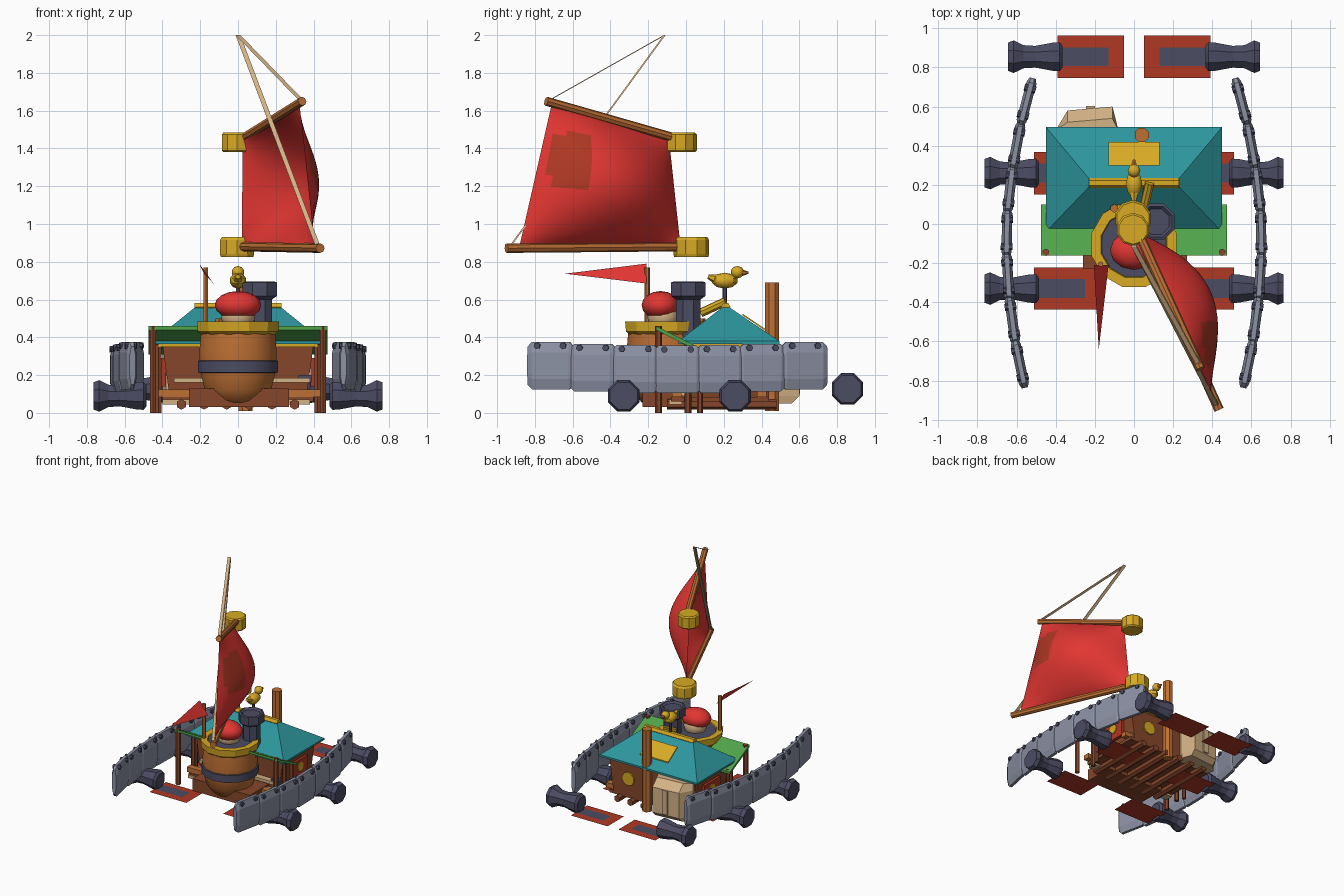
import bpy, bmesh, math
from mathutils import Vector, Matrix

if "Cube" in bpy.data.objects:
    bpy.data.objects.remove(bpy.data.objects["Cube"])


def material(name, rgb):
    m = bpy.data.materials.new(name)
    lin = [((c / 255 + 0.055) / 1.055) ** 2.4 for c in rgb]
    m.diffuse_color = (*lin, 1)
    m.use_nodes = True
    m.node_tree.nodes["Principled BSDF"].inputs["Base Color"].default_value = m.diffuse_color
    return m


RED = material("red cloth", (226, 54, 50))
RUST = material("rust red", (176, 56, 36))
YELLOW = material("yellow", (216, 170, 36))
ORANGE = material("orange wood", (190, 112, 52))
BROWN = material("dark wood", (134, 70, 42))
GREY = material("steel grey", (140, 145, 164))
DARK = material("dark iron", (76, 76, 100))
TAN = material("tan", (212, 178, 134))
TEAL = material("teal roof", (44, 150, 156))
GREEN = material("green", (80, 164, 74))


def finish(name, bm, mat, smooth=None, solid=True):
    if solid:
        bmesh.ops.recalc_face_normals(bm, faces=bm.faces[:])
    me = bpy.data.meshes.new(name)
    bm.to_mesh(me)
    bm.free()
    ob = bpy.data.objects.new(name, me)
    bpy.context.collection.objects.link(ob)
    me.materials.append(mat)
    if smooth:
        bpy.ops.object.select_all(action='DESELECT')
        ob.select_set(True)
        bpy.context.view_layer.objects.active = ob
        bpy.ops.object.shade_smooth_by_angle(angle=math.radians(smooth))
    return ob


def loft(name, rings, mat, smooth=None):
    """Join rings of points into a capped solid."""
    bm = bmesh.new()
    vs = [[bm.verts.new(p) for p in r] for r in rings]
    n = len(vs[0])
    for a, b in zip(vs, vs[1:]):
        for i in range(n):
            bm.faces.new((a[i], a[(i + 1) % n], b[(i + 1) % n], b[i]))
    bm.faces.new(vs[0])
    bm.faces.new(vs[-1])
    return finish(name, bm, mat, smooth)


def lathe(name, profile, start, axis, mat, seg=8, smooth=None):
    """profile = (radius, distance along axis)."""
    rot = Vector((0, 0, 1)).rotation_difference(Vector(axis).normalized()).to_matrix()
    rings = [[Vector(start) + rot @ Vector((r * math.cos((i + .5) * math.tau / seg),
              r * math.sin((i + .5) * math.tau / seg), h)) for i in range(seg)] for r, h in profile]
    return loft(name, rings, mat, smooth)


def rod(name, a, b, r, mat, seg=8):
    d = Vector(b) - Vector(a)
    return lathe(name, [(r, 0), (r, d.length)], a, d, mat, seg)


def box(name, x0, x1, y0, y1, z0, z1, mat):
    return loft(name, [[(x0, y0, z), (x1, y0, z), (x1, y1, z), (x0, y1, z)] for z in (z0, z1)], mat)


def ball(name, loc, scale, mat, seg=12):
    bm = bmesh.new()
    bmesh.ops.create_uvsphere(bm, u_segments=seg, v_segments=seg * 2 // 3, radius=1,
                              matrix=Matrix.Translation(loc) @ Matrix.Diagonal((*scale, 1)))
    return finish(name, bm, mat, 40)


def sheet(name, pts, mat):
    bm = bmesh.new()
    bm.faces.new([bm.verts.new(p) for p in pts])
    return finish(name, bm, mat, solid=False)


# Cannons with their flat gun plates, and curved armour, on both sides
CANNON = [(.06, 0), (.08, .015), (.078, .05), (.06, .14), (.064, .2), (.09, .25), (.078, .28)]
for s, side in ((-1, "left"), (1, "right")):
    for y, x, z, place in ((-.33, .485, .09, "front"), (.26, .485, .09, "middle"), (.855, .365, .127, "rear")):
        lathe(f"{side}_{place}_cannon", CANNON, (s * x, y, z), (s, 0, 0), DARK)
        o, h = x + .025, z - .06
        sheet(f"{side}_{place}_gun_plate", [(s * a, y + b, h) for a, b in
              ((o - .34, -.108), (o, -.108), (o, .108), (o - .34, .108))], RUST)
        sheet(f"{side}_{place}_gun_slot", [(s * a, y + b, h + .003) for a, b in
              ((o - .26, -.048), (o - .02, -.048), (o - .02, .048), (o - .26, .048))], DARK)

    # seven overlapping armour panels along a bowed line
    def bow(y):
        return .65 - .165 * (y + .08) ** 2 - .03 * max(y, 0)
    for i in range(7):
        yc = -.715 + i * .2233
        c = Vector((s * bow(yc), yc, .23 + .045 * (yc + .04) ** 2))
        t = Vector((s * (bow(yc + .1) - bow(yc - .1)), .2, 0)).normalized()
        nrm = Vector((t.y, -t.x, 0))
        rings = []
        for d, kz, kx in ((-.125, .8, .6), (-.1, 1, 1), (.1, 1, 1), (.125, .8, .6)):
            sec = ((.012, .126), (.026, .07), (.026, -.07), (.012, -.126),
                   (-.012, -.126), (-.026, -.07), (-.026, .07), (-.012, .126))
            rings.append([c + t * d + nrm * a * kx + Vector((0, 0, b * kz)) for a, b in sec])
        loft(f"{side}_armour_{i}", rings, GREY)
        for d in (-.07, .07):
            p = c + t * d + Vector((0, 0, .105))
            rod(f"{side}_rivet_{i}", p - nrm * .03, p + nrm * .03, .018, DARK, 6)

    # awning posts, wall panels
    rod(f"{side}_front_post", (s * .45, -.145, 0), (s * .45, -.145, .46), .019, BROWN, 6)
    rod(f"{side}_middle_post", (s * .42, .01, 0), (s * .42, .01, .37), .018, BROWN, 6)
    rod(f"{side}_inner_post", (s * .44, .075, 0), (s * .44, .075, .34), .016, BROWN, 6)
    box(f"{side}_wall_panel", s * .385, s * .41, .13, .34, .14, .29, RUST)
    rod(f"{side}_wall_window", (s * .39, .24, .23), (s * .416, .24, .23), .04, YELLOW, 10)

# Cabin and hipped roof
loft("cabin", [[(-w, .02, z), (w, .02, z), (w, .44, z), (-w, .44, z)]
               for w, z in ((.36, .07), (.4, .36))], BROWN)
box("eave_trim", -.42, .42, -.01, .465, .35, .375, YELLOW)
loft("roof", [[(-.45, -.04, z), (.45, -.04, z), (.45, .495, z), (-.45, .495, z)] for z in (.365, .38)]
     + [[(-.22, .2, .565), (.22, .2, .565), (.22, .22, .565), (-.22, .22, .565)]], TEAL)
rod("ridge_bar", (-.23, .21, .56), (.23, .21, .56), .026, YELLOW, 6)
loft("roof_hatch", [[(x, y, .385 + (.495 - y) * .67 + dz) for x, y in
     ((-.13, .3), (.13, .3), (.13, .42), (-.13, .42))] for dz in (0, .009)], YELLOW)
rod("back_window", (.22, .43, .22), (.22, .452, .22), .055, YELLOW, 10)
rod("rear_post", (.04, .455, .01), (.04, .455, .69), .039, ORANGE, 8)

# Bundle tied to the back wall
loft("bundle", [[(-.38, .42, z), (-.1, .42, z), (-.08, .48, z), (-.11, .48 + k, z),
                 (-.34, .46 + k, z), (-.4, .48, z)] for z, k in
                ((.05, .08), (.09, .12), (.3, .12), (.36, .06))], TAN)
box("bundle_strap", -.245, -.2, .45, .603, .1, .3, TAN)

# Sloping awning at the front
loft("awning", [[(-.475, y, z), (.475, y, z), (.475, y, z + .02), (-.475, y, z + .02)]
                for y, z in ((-.16, .44), (.1, .31))], GREEN)

# Raft floor: beams lengthwise and across
box("raft_floor", -.4, .4, -.08, .44, .06, .085, BROWN)
for x in (-.3, -.18, -.06, .06, .18, .3):
    rod("long_beam", (x, -.1, .045), (x, .48, .045), .028, BROWN, 6)
for y in (-.05, .2, .4):
    box("cross_beam", -.42, .44, y - .025, y + .025, .085, .125, ORANGE)
box("front_block", -.26, .27, -.23, .02, .03, .13, BROWN)
for i, z in enumerate((.045, .09, .16)):
    box(f"tan_plank_{i}", -.4 + .03 * i, .38, -.09 + .03 * i, -.02 + .03 * i, z, z + .025, TAN)
box("small_iron_box", .32, .39, -.02, .05, .16, .2, DARK)

# Barrel lookout at the front
C = (0, -.105, 0)
lathe("barrel", [(.07, .04), (.13, .055), (.18, .12), (.205, .22), (.21, .32), (.2, .44)], C, (0, 0, 1), ORANGE, 14, 40)
lathe("barrel_band", [(.2, .21), (.218, .215), (.218, .275), (.2, .28)], C, (0, 0, 1), DARK, 14, 40)
lathe("barrel_rim", [(.2, .415), (.22, .43), (.225, .485), (.175, .485), (.17, .47)], C, (0, 0, 1), YELLOW, 12)
lathe("barrel_inside", [(.17, .46), (.17, .478)], C, (0, 0, 1), DARK, 12)
ball("lookout_head", (0, -.12, .51), (.09, .085, .08), TAN)
ball("lookout_cap", (0, -.135, .57), (.123, .1, .075), RED)
lathe("chimney", [(.07, .36), (.07, .6), (.1, .62), (.1, .69), (.085, .695), (.07, .68)],
      (.115, .012, 0), (0, 0, 1), DARK, 8)
rod("spyglass", (.05, .08, .53), (.08, .21, .59), .024, YELLOW, 8)
rod("short_stake", (-.1, .08, .4), (-.1, .08, .5), .022, ORANGE, 6)

# Pennant
rod("flag_pole", (-.17, -.205, .42), (-.17, -.205, .77), .014, ORANGE, 6)
sheet("pennant", [(-.205, -.21, .79), (-.13, -.21, .685), (-.18, -.64, .737)], RED)

# Bird weathervane
rod("bird_pole", (0, .205, .56), (0, .205, .68), .012, DARK, 6)
ball("bird_body", (0, .205, .7), (.045, .07, .042), YELLOW, 8)
ball("bird_head", (0, .272, .745), (.034, .036, .033), YELLOW, 8)
lathe("bird_beak", [(.018, 0), (.006, .035)], (0, .295, .742), (0, 1, 0), ORANGE, 6)
lathe("bird_tail", [(.025, 0), (.012, .04)], (0, .155, .71), (0, -1, .3), YELLOW, 6)

# Mast rings and spars
lathe("lower_ring", [(.09, .825), (.095, .84), (.095, .915), (.085, .93)], (-.005, .028, 0), (0, 0, 1), YELLOW, 10)
lathe("upper_ring", [(.075, 1.38), (.085, 1.39), (.085, 1.475), (.075, 1.485)], (-.005, -.028, 0), (0, 0, 1), YELLOW, 10)
rod("lower_spar", (.02, -.03, .88), (.435, -.95, .872), .025, ORANGE)
rod("upper_spar", (.02, -.04, 1.45), (.34, -.74, 1.65), .024, ORANGE)

# Billowing sail with a patch
A, B = Vector((.025, -.09, 1.45)), Vector((.325, -.71, 1.64))
D, E = Vector((.02, -.03, .89)), Vector((.405, -.88, .89))
N = 24
bm = bmesh.new()
grid = []
for j in range(N + 1):
    v = j / N
    row = []
    for i in range(N + 1):
        u = i / N
        p = D.lerp(E, u).lerp(A.lerp(B, u), v)
        bulge = .215 * math.sin(math.pi * u) ** .8 * math.sin(math.pi * v) ** .8
        row.append(bm.verts.new(p + Vector((.91, .41, 0)) * bulge))
    grid.append(row)
for j in range(N):
    for i in range(N):
        f = bm.faces.new((grid[j][i], grid[j][i + 1], grid[j + 1][i + 1], grid[j + 1][i]))
        c = f.calc_center_median()
        # rounded square rule in side view
        if abs((c.y + .605) / .12) ** 4 + abs((c.z - 1.335) / .145) ** 4 < 1:
            f.material_index = 1
        f.normal_update()
        if f.normal.x < 0:
            f.normal_flip()
sail = finish("sail", bm, RED, 60, solid=False)
sail.data.materials.append(RUST)


# Flat ropes from the masthead
def rope(name, a, b):
    sec = ((-.013, -.005), (.013, -.005), (.013, .005), (-.013, .005))
    loft(name, [[Vector(p) + Vector((x, y, 0)) for x, y in sec] for p in (a, b)], TAN)


rope("upper_rope", (0, -.113, 2), (.33, -.715, 1.66))
rope("lower_rope", (0, -.113, 2), (.42, -.925, .89))
